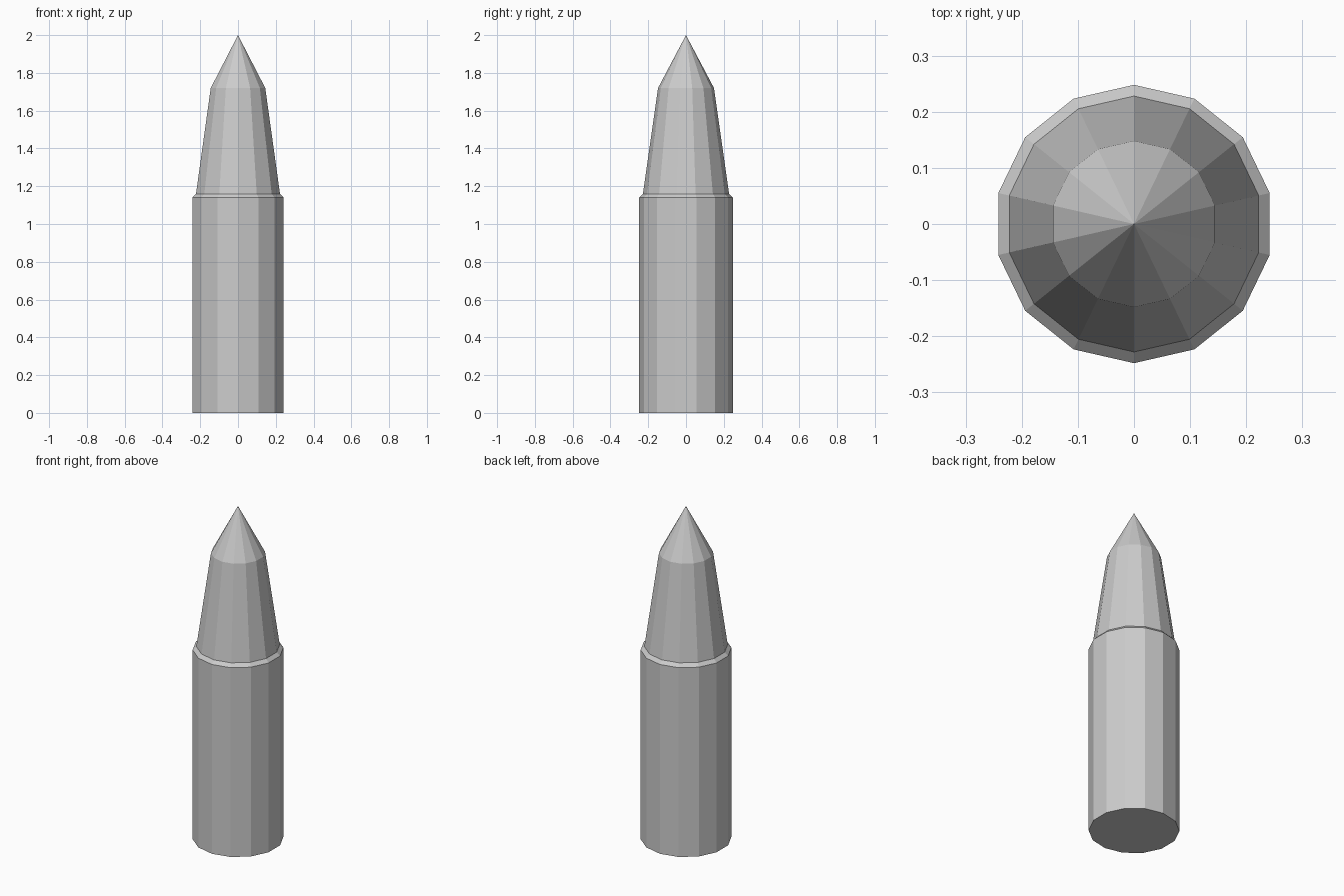
import bpy, bmesh
from math import pi, cos, sin

if "Cube" in bpy.data.objects:
    bpy.data.objects.remove(bpy.data.objects["Cube"])

SIDES = 14


def lathe(name, profile, cap_bottom=False):
    """Revolve (radius, z) points into a flat-faced solid; radius 0 makes a point."""
    bm = bmesh.new()
    rings = []
    for r, z in profile:
        if r == 0:
            rings.append([bm.verts.new((0, 0, z))] * SIDES)
        else:
            angles = [pi / 2 + 2 * pi * i / SIDES for i in range(SIDES)]
            rings.append([bm.verts.new((r * cos(a), r * sin(a), z)) for a in angles])
    for low, high in zip(rings, rings[1:]):
        for i in range(SIDES):
            j = (i + 1) % SIDES
            corners = dict.fromkeys((low[i], low[j], high[j], high[i]))
            bm.faces.new(list(corners))
    if cap_bottom:
        bm.faces.new(rings[0][::-1])
    mesh = bpy.data.meshes.new(name)
    bm.to_mesh(mesh)
    bm.free()
    obj = bpy.data.objects.new(name, mesh)
    bpy.context.collection.objects.link(obj)
    return obj


# Straight casing with a narrow sloped rim
lathe("casing", [(0.248, 0), (0.248, 1.14), (0.228, 1.16)], cap_bottom=True)

# Tapered head ending in a point
lathe("pointed_head", [(0.228, 1.16), (0.148, 1.72), (0, 2.0)])
